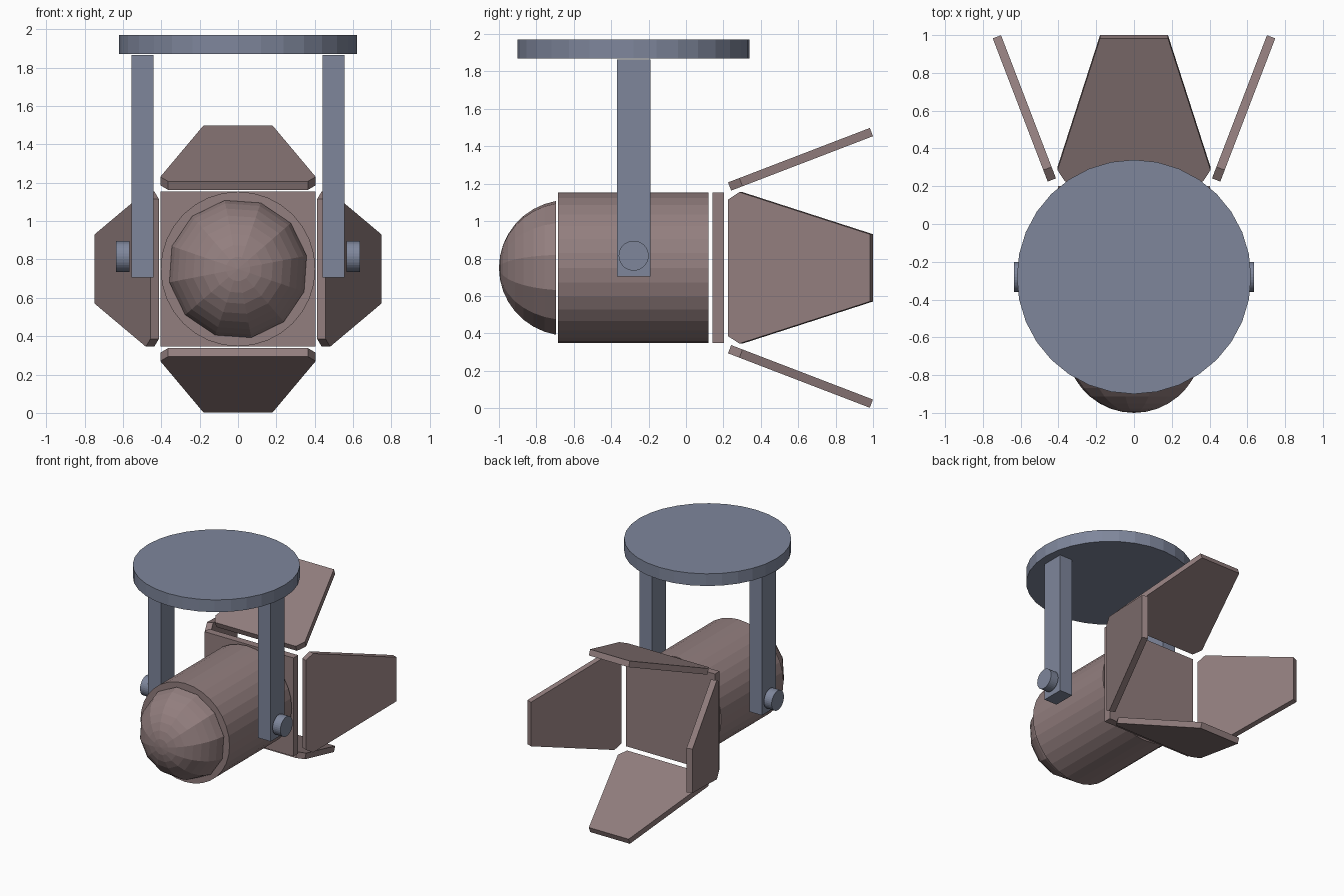
import bpy, bmesh
from math import sin, cos, pi, radians
from mathutils import Matrix, Vector

if "Cube" in bpy.data.objects:
    bpy.data.objects.remove(bpy.data.objects["Cube"])


def material(name, rgb):
    m = bpy.data.materials.new(name)
    m.diffuse_color = (*rgb, 1)
    m.use_nodes = True
    m.node_tree.nodes["Principled BSDF"].inputs["Base Color"].default_value = m.diffuse_color
    return m


BROWN = material("warm_housing", (0.29, 0.21, 0.21))
BLUE = material("steel_mount", (0.21, 0.24, 0.33))
CZ = 0.75  # height of the lamp axis


def finish(bm, name, mat):
    bmesh.ops.recalc_face_normals(bm, faces=bm.faces)
    me = bpy.data.meshes.new(name)
    bm.to_mesh(me)
    bm.free()
    me.materials.append(mat)
    ob = bpy.data.objects.new(name, me)
    bpy.context.collection.objects.link(ob)
    return ob


def box(name, centre, size, mat):
    bm = bmesh.new()
    bmesh.ops.create_cube(bm, size=1)
    bmesh.ops.scale(bm, vec=size, verts=bm.verts)
    bmesh.ops.translate(bm, vec=centre, verts=bm.verts)
    return finish(bm, name, mat)


def cylinder(name, centre, radius, depth, axis, mat, segments=32):
    bm = bmesh.new()
    turn = Vector((0, 0, 1)).rotation_difference(Vector(axis)).to_matrix().to_4x4()
    bmesh.ops.create_cone(bm, cap_ends=True, segments=segments, radius1=radius,
                          radius2=radius, depth=depth,
                          matrix=Matrix.Translation(centre) @ turn)
    return finish(bm, name, mat)


# Ceiling plate
cylinder("ceiling_plate", (0, -0.28, 1.92), 0.62, 0.10, (0, 0, 1), BLUE)

# Yoke arms and tilt knobs on both sides
for side, s in (("left", -1), ("right", 1)):
    box(f"yoke_arm_{side}", (s * 0.4975, -0.28, 1.285), (0.115, 0.18, 1.16), BLUE)
    cylinder(f"tilt_knob_{side}", (s * 0.60, -0.28, 0.815), 0.08, 0.07, (1, 0, 0), BLUE)

# Lamp barrel and square front frame
cylinder("lamp_barrel", (0, -0.2825, CZ), 0.403, 0.805, (0, 1, 0), BROWN)
box("barn_door_frame", (0, 0.172, CZ), (0.806, 0.06, 0.806), BROWN)

# Faceted rear dome: a 12-sided sphere cap with its pole on the lamp axis
bm = bmesh.new()
R, N, RINGS = 0.37, 12, 8
pole = bm.verts.new((0, -1, CZ))
previous = None
for i in range(1, RINGS + 1):
    a = radians(80) * i / RINGS
    ring = []
    for j in range(N):
        t = 2 * pi * (j + 0.5) / N - radians(4)
        ring.append(bm.verts.new((R * sin(a) * cos(t), -1 + R * (1 - cos(a)),
                                  CZ + R * sin(a) * sin(t))))
    for j in range(N):
        k = (j + 1) % N
        if previous:
            bm.faces.new((previous[j], previous[k], ring[k], ring[j]))
        else:
            bm.faces.new((pole, ring[k], ring[j]))
    previous = ring
bm.faces.new(previous)
finish(bm, "rear_dome", BROWN)

# Four barn door flaps: one tapered outline, tilted out and turned round the axis
TILT = radians(21)
along = Vector((0, cos(TILT), sin(TILT)))
outward = Vector((0, -sin(TILT), cos(TILT)))
start = Vector((0, 0.2415, 0.413))
half = [(0.365, 0), (0.405, 0.065), (0.18, 0.812)]
outline = half + [(-w, d) for w, d in reversed(half)]
for i, label in enumerate(("top", "right", "bottom", "left")):
    bm = bmesh.new()
    face = bm.faces.new([bm.verts.new(start + along * d + Vector((w, 0, 0)))
                         for w, d in outline])
    new = bmesh.ops.extrude_face_region(bm, geom=[face], use_keep_orig=True)["geom"]
    bmesh.ops.translate(bm, vec=outward * 0.047,
                        verts=[v for v in new if isinstance(v, bmesh.types.BMVert)])
    bmesh.ops.transform(bm, verts=bm.verts, matrix=Matrix.Translation((0, 0, CZ))
                        @ Matrix.Rotation(i * pi / 2, 4, 'Y'))
    finish(bm, f"barn_door_{label}", BROWN)
